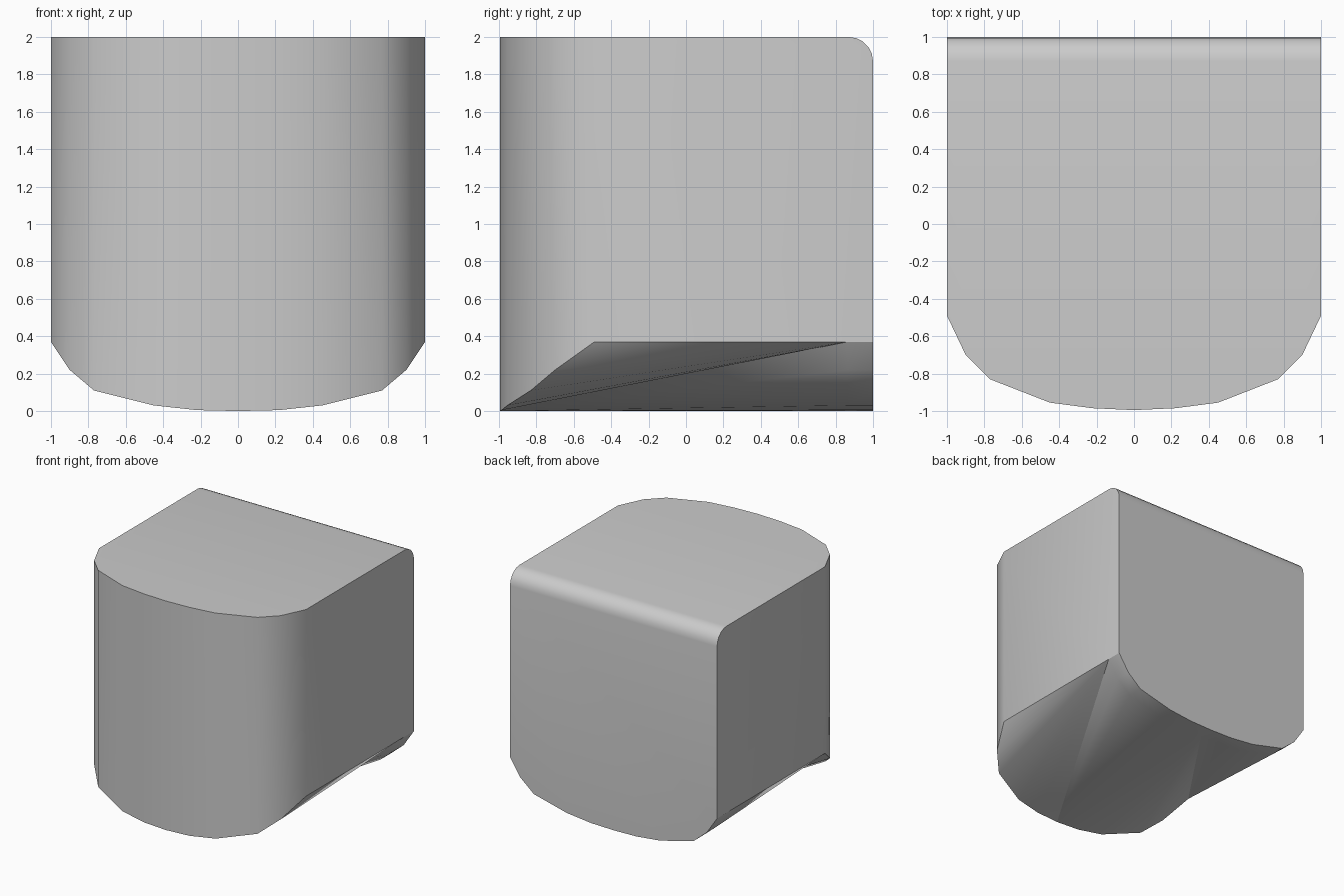
import bpy, bmesh, math

if "Cube" in bpy.data.objects:
    bpy.data.objects.remove(bpy.data.objects["Cube"])

# Half profile from centre to side: x, front-wall y, underside z
half = [(0, -0.995, 0.0), (0.22, -0.985, 0.005), (0.45, -0.955, 0.03),
        (0.77, -0.83, 0.11), (0.9, -0.7, 0.22), (1.0, -0.49, 0.37)]
curve = [(-x, y, z) for x, y, z in reversed(half[1:])] + half
n = len(curve)
mid = n // 2
R = 0.13

bm = bmesh.new()


def loop(points):
    return [bm.verts.new(p) for p in points]


def bridge(a, b):
    for i in range(len(a) - 1):
        bm.faces.new((a[i], a[i + 1], b[i + 1], b[i]))


def fan(apex, verts):
    for p, q in zip(verts, verts[1:]):
        bm.faces.new((apex, p, q))


# Curved front wall
front_top = loop((x, y, 2) for x, y, z in curve)
front_rim = loop((x, y, 2 - R) for x, y, z in curve)
front_low = loop(curve)
bridge(front_top, front_rim)
bridge(front_rim, front_low)

# Rounded lip along the upper back edge
arc = [(1 - R + R * math.sin(t), 2 - R + R * math.cos(t))
       for t in [math.pi / 2 * i / 5 for i in range(6)]]
left_arc = loop((-1, y, z) for y, z in arc)
right_arc = loop((1, y, z) for y, z in arc)
bridge(left_arc, right_arc)

# Curved lower back strip
inner = loop((x, 0.865, z) for x, y, z in curve)
outer = loop((x, 1, z) for x, y, z in curve)
bridge(inner, outer)

# Top, back and side panels
bm.faces.new(front_top + [right_arc[0], left_arc[0]])
bm.faces.new([left_arc[-1], right_arc[-1]] + outer[::-1])
for k, side in ((0, left_arc), (-1, right_arc)):
    bm.faces.new([front_low[k], front_rim[k], front_top[k]] + side + [outer[k], inner[k]])

# Underside folded in diagonal fans
fan(inner[-1], front_low[mid:])
fan(front_low[mid], inner[mid:])
fan(inner[mid], front_low[:mid + 1])
fan(front_low[0], inner[:mid + 1])

bmesh.ops.recalc_face_normals(bm, faces=bm.faces)
mesh = bpy.data.meshes.new("rounded_block")
bm.to_mesh(mesh)
bm.free()
block = bpy.data.objects.new("rounded_block", mesh)
bpy.context.collection.objects.link(block)
bpy.context.view_layer.objects.active = block
block.select_set(True)
bpy.ops.object.shade_smooth_by_angle(angle=math.radians(30))
